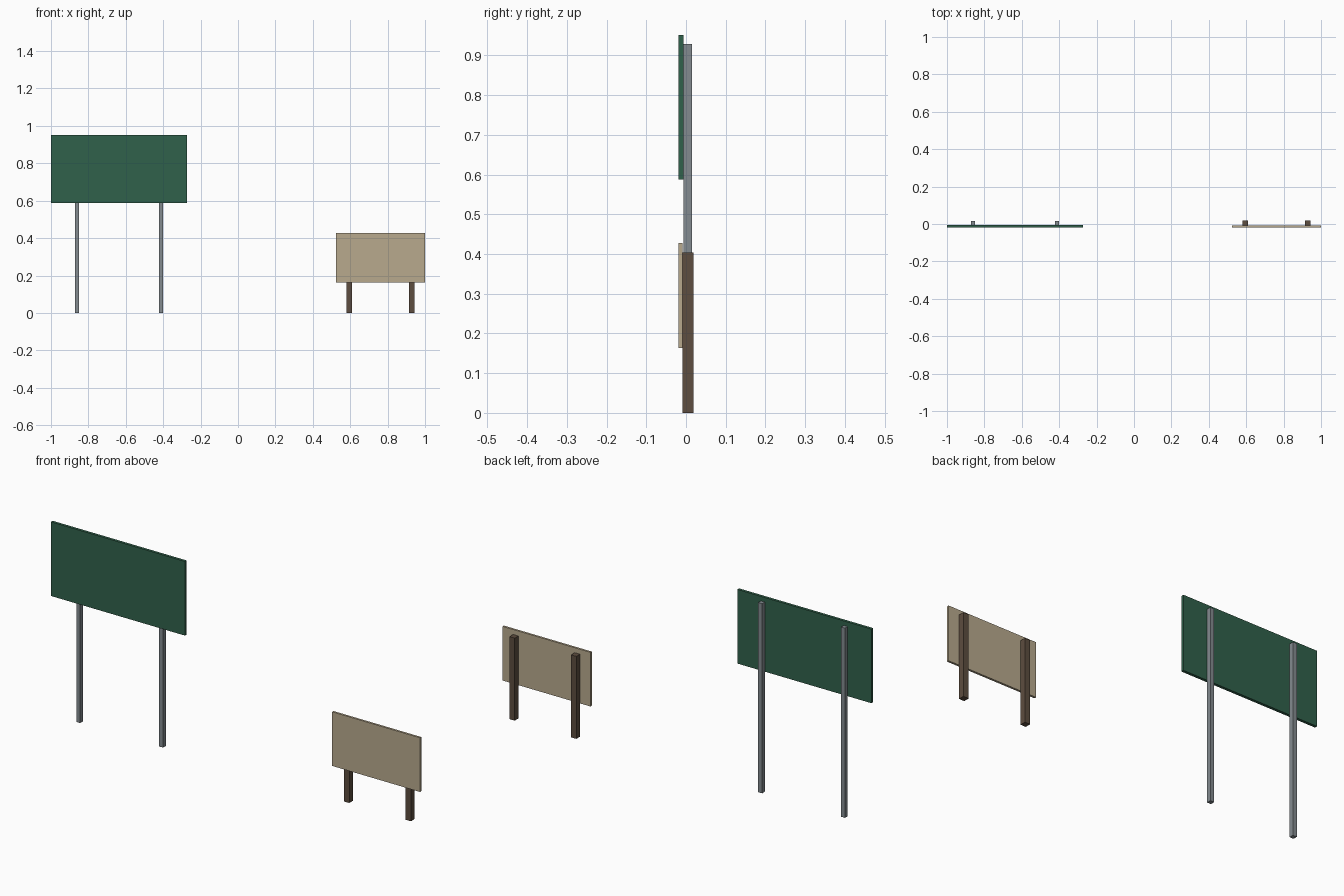
import bpy

if "Cube" in bpy.data.objects:
    bpy.data.objects.remove(bpy.data.objects["Cube"])


def material(name, color):
    m = bpy.data.materials.new(name)
    m.diffuse_color = (*color, 1)
    m.use_nodes = True
    m.node_tree.nodes["Principled BSDF"].inputs["Base Color"].default_value = m.diffuse_color
    return m


def box(name, x, y, z, mat):
    """Box from (min, max) ranges on each axis."""
    bpy.ops.mesh.primitive_cube_add(size=1, location=[sum(r) / 2 for r in (x, y, z)])
    ob = bpy.context.object
    ob.name = name
    ob.scale = [r[1] - r[0] for r in (x, y, z)]
    bpy.ops.object.transform_apply(location=False, rotation=False, scale=True)
    ob.data.materials.append(mat)


def sign(name, cx, width, panel_z, panel_y, post_w, post_top, offset, panel_mat, post_mat):
    # flat board with two posts behind it
    box(name + "_panel", (cx - width / 2, cx + width / 2), panel_y, panel_z, panel_mat)
    for side, label in ((-1, "left"), (1, "right")):
        x = cx + side * offset
        box(f"{name}_{label}_post", (x - post_w / 2, x + post_w / 2),
            (panel_y[1], panel_y[1] + post_w), (0, post_top), post_mat)


green = material("green_paint", (0.03, 0.12, 0.07))
steel = material("grey_steel", (0.23, 0.26, 0.28))
tan = material("tan_board", (0.48, 0.40, 0.27))
wood = material("dark_wood", (0.11, 0.075, 0.05))

# large road sign on steel posts
sign("large_sign", -0.637, 0.726, (0.588, 0.951), (-0.0195, -0.006),
     0.021, 0.929, 0.2245, green, steel)
# small low sign on wooden posts
sign("small_sign", 0.762, 0.476, (0.163, 0.428), (-0.0195, -0.009),
     0.0285, 0.404, 0.167, tan, wood)
